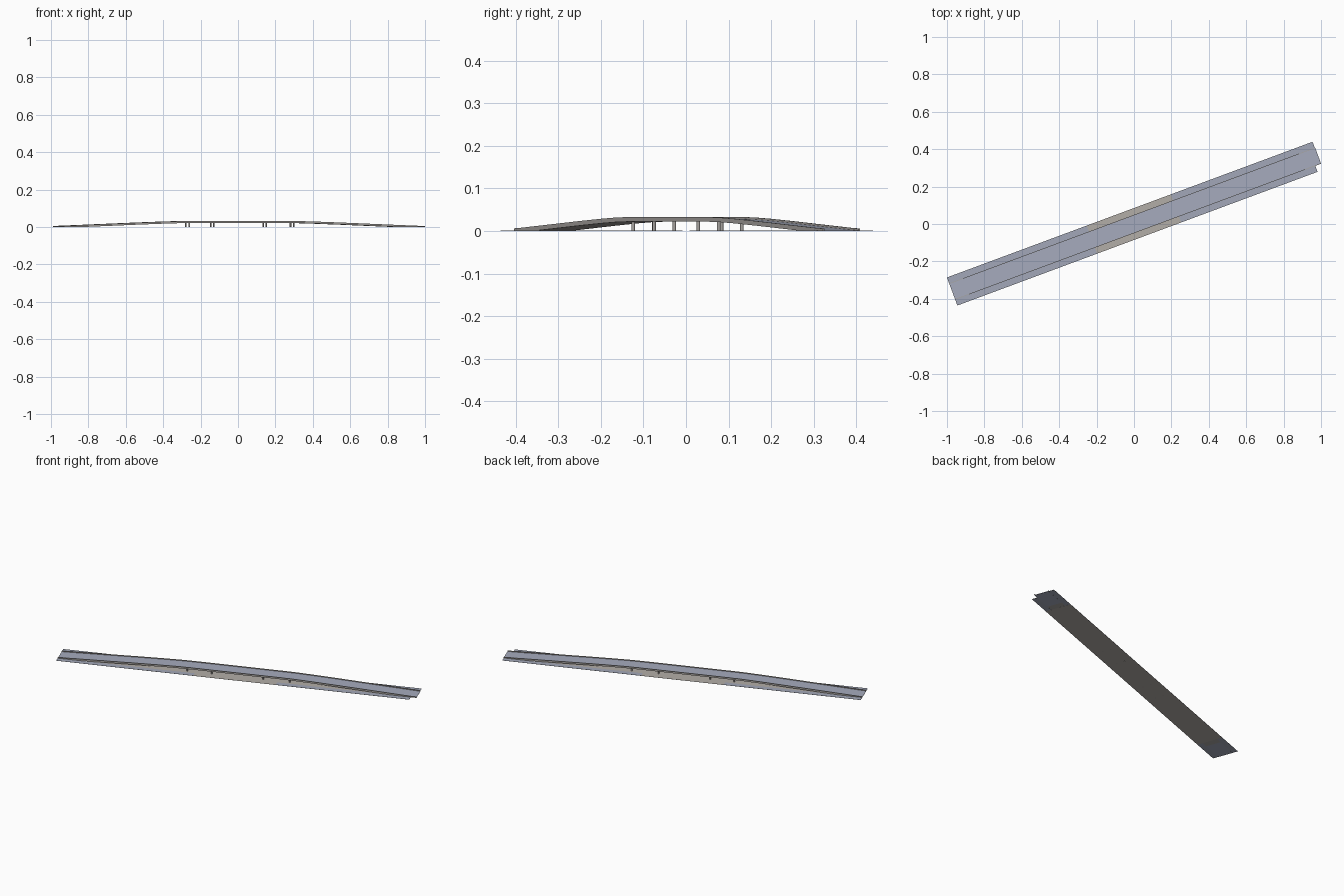
import bpy, bmesh, math
from mathutils import Matrix

if "Cube" in bpy.data.objects:
    bpy.data.objects.remove(bpy.data.objects["Cube"])

ROT = Matrix.Rotation(math.radians(20.36), 4, 'Z')   # the bridge runs diagonally


def material(name, rgb):
    m = bpy.data.materials.new(name)
    m.diffuse_color = (*rgb, 1)
    m.use_nodes = True
    m.node_tree.nodes["Principled BSDF"].inputs["Base Color"].default_value = m.diffuse_color
    return m


ASPHALT = material("blue_grey_asphalt", (0.38, 0.41, 0.51))
LANE = material("side_lane_asphalt", (0.36, 0.39, 0.48))
GROUND = material("beige_ground", (0.45, 0.42, 0.39))
CONCRETE = material("grey_concrete", (0.40, 0.38, 0.36))

# Road height along the bridge, as (distance from middle, height)
RISE = [(0, .028), (.26, .028), (.34, .0272), (.45, .024), (.6, .0185),
        (.75, .0125), (.9, .0065), (1.0, .0025), (1.05, .0012)]
HALF = 0.046
STATIONS = [-1.037] + [-u for u, z in RISE[-2:0:-1]] + [u for u, z in RISE]


def road_z(u):
    u = abs(u)
    for (a, za), (b, zb) in zip(RISE, RISE[1:]):
        if u <= b:
            return za + (zb - za) * (u - a) / (b - a)
    return RISE[-1][1]


def finish(name, bm, mats):
    bmesh.ops.recalc_face_normals(bm, faces=bm.faces)
    me = bpy.data.meshes.new(name)
    bm.to_mesh(me)
    bm.free()
    for m in mats:
        me.materials.append(m)
    ob = bpy.data.objects.new(name, me)
    ob.matrix_world = ROT
    bpy.context.collection.objects.link(ob)
    return ob


def loft(name, v0, v1, low, high, mats, rule=None):
    """Sweep a rectangle along the bridge; low/high give its heights."""
    bm = bmesh.new()
    rings = [[bm.verts.new(p) for p in ((u, v0, low(u)), (u, v1, low(u)),
                                        (u, v1, high(u)), (u, v0, high(u)))]
             for u in STATIONS]
    for a, b in zip(rings, rings[1:]):
        for i in range(4):
            j = (i + 1) % 4
            bm.faces.new((a[i], a[j], b[j], b[i]))
    bm.faces.new(rings[0])
    bm.faces.new(rings[-1][::-1])
    bm.normal_update()
    if rule:
        for f in bm.faces:
            f.material_index = rule(f)
    return finish(name, bm, mats)


def plate(name, u0, u1, v0, v1, z0, z1, mat):
    bm = bmesh.new()
    bmesh.ops.create_cube(bm, size=1)
    for w in bm.verts:
        w.co = (u1 if w.co.x > 0 else u0, v1 if w.co.y > 0 else v0,
                z1 if w.co.z > 0 else z0)
    return finish(name, bm, [mat])


# Ground under the bridge
plate("ground", -.86, .86, -.08, .08, 0.0002, 0.0006, GROUND)

# Flat lanes beside the ramps, leaving the middle open
for side, v0, v1, end in (("left", HALF, .08, 1.048), ("right", -.08, -HALF, 1.017)):
    plate(f"{side}_lane_west", -1.037, -.24, v0, v1, 0.0004, 0.0010, LANE)
    plate(f"{side}_lane_east", .24, end, v0, v1, 0.0004, 0.0010, LANE)


# Arched deck: asphalt on top and on the ground-level ends, concrete elsewhere
def deck_rule(f):
    c = f.calc_center_median()
    return 0 if abs(c.y) < .01 and (c.z > road_z(c.x) - .0005 or abs(c.x) > .86) else 1


loft("bridge_deck", -HALF, HALF, lambda u: max(0, road_z(u) - .006), road_z,
     [ASPHALT, CONCRETE], deck_rule)

# Low walls along both edges
for side, v in (("left", HALF - .0015), ("right", -HALF + .0015)):
    loft(f"{side}_barrier", v - .0015, v + .0015, lambda u: road_z(u) - .0005,
         lambda u: road_z(u) + .0048, [CONCRETE])

# Paired piers
for i, u in enumerate((-.288, -.147, .1525, .309)):
    for side, v in (("left", .0255), ("right", -.0255)):
        bm = bmesh.new()
        bmesh.ops.create_cone(bm, cap_ends=True, segments=12, radius1=.0042,
                              radius2=.0042, depth=.0225,
                              matrix=Matrix.Translation((u, v, .01125)))
        finish(f"{side}_pier_{i + 1}", bm, [CONCRETE])
